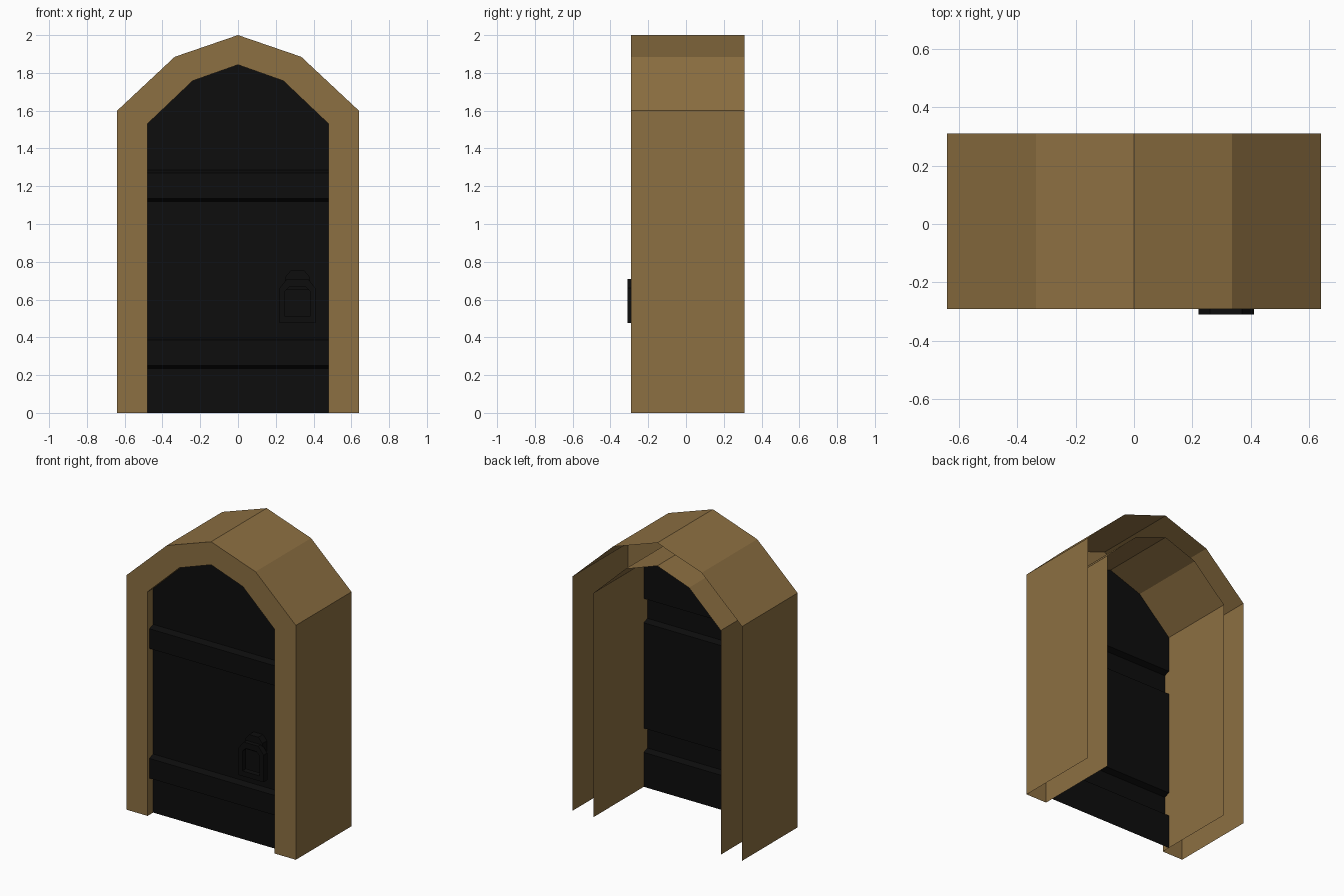
import bpy

if "Cube" in bpy.data.objects:
    bpy.data.objects.remove(bpy.data.objects["Cube"])

FRONT, BACK, DOOR, BAND = -0.29, 0.31, -0.23, -0.27


def material(name, rgb):
    m = bpy.data.materials.new(name)
    m.diffuse_color = (*rgb, 1)
    m.use_nodes = True
    m.node_tree.nodes["Principled BSDF"].inputs["Base Color"].default_value = m.diffuse_color
    return m


BROWN = material("brown wood", (0.265, 0.16, 0.054))
BLACK = material("black iron", (0.004, 0.004, 0.004))


def build(name, verts, faces, mat):
    me = bpy.data.meshes.new(name)
    me.from_pydata(verts, [], faces)
    me.materials.append(mat)
    ob = bpy.data.objects.new(name, me)
    bpy.context.collection.objects.link(ob)
    return ob


def arch(half):
    """Mirror the left half of an arch profile, ending at the right foot."""
    return half + [(-x, z) for x, z in half[-2::-1]]


outer = arch([(-0.64, 0), (-0.64, 1.6), (-0.335, 1.885), (0, 2.0)])
inner = arch([(-0.48, 0), (-0.48, 1.53), (-0.24, 1.758), (0, 1.843)])

# Frame: front ring, outer wall and inner wall, open at back and bottom
n = len(outer)
verts = [(x, y, z) for prof, y in ((outer, FRONT), (inner, FRONT), (outer, BACK), (inner, BACK))
         for x, z in prof]
faces = []
for a in range(n - 1):
    b = a + 1
    faces += [(a, n + a, n + b, b),
              (a, b, 2 * n + b, 2 * n + a),
              (n + b, n + a, 3 * n + a, 3 * n + b)]
build("door_frame", verts, faces, BROWN)

# Door leaf: one sheet with two raised straps, arched top
rows = [(0, DOOR)]
for z0, z1 in ((0.235, 0.4), (1.12, 1.285)):
    rows += [(z0, DOOR), (z0 + 0.015, BAND), (z1 - 0.015, BAND), (z1, DOOR)]
rows.append((1.53, DOOR))
verts = [(x, y, z) for z, y in rows for x in (-0.48, 0.48)]
faces = [(2 * i, 2 * i + 1, 2 * i + 3, 2 * i + 2) for i in range(len(rows) - 1)]
k = len(verts)
verts += [(x, DOOR, z) for x, z in inner[4:1:-1]]
faces.append((k - 2, k - 1, k, k + 1, k + 2))
build("door_leaf", verts, faces, BLACK)


def prism(name, loop, y0, y1):
    """Closed prism from a profile that runs anticlockwise seen from the front."""
    m = len(loop)
    vs = [(x, y, z) for y in (y0, y1) for x, z in loop]
    fs = [tuple(range(m)), tuple(range(2 * m - 1, m - 1, -1))]
    fs += [(i, m + i, m + (i + 1) % m, (i + 1) % m) for i in range(m)]
    return build(name, vs, fs, BLACK)


# Handle mount
prism("handle_mount", [(0.25, 0.65), (0.38, 0.65), (0.38, 0.72), (0.35, 0.755),
                       (0.28, 0.755), (0.25, 0.72)], DOOR, -0.28)

# Handle: angular pull ring
ro = [(0.22, 0.475), (0.41, 0.475), (0.41, 0.66), (0.37, 0.71), (0.26, 0.71), (0.22, 0.66)]
ri = [(0.25, 0.51), (0.38, 0.51), (0.38, 0.645), (0.355, 0.67), (0.275, 0.67), (0.25, 0.645)]
m = len(ro)
verts = [(x, y, z) for prof, y in ((ro, -0.31), (ri, -0.31), (ro, -0.27), (ri, -0.27))
         for x, z in prof]
faces = []
for a in range(m):
    b = (a + 1) % m
    faces += [(a, b, m + b, m + a), (b, a, 2 * m + a, 2 * m + b),
              (m + a, m + b, 3 * m + b, 3 * m + a), (2 * m + b, 2 * m + a, 3 * m + a, 3 * m + b)]
build("handle_ring", verts, faces, BLACK)
